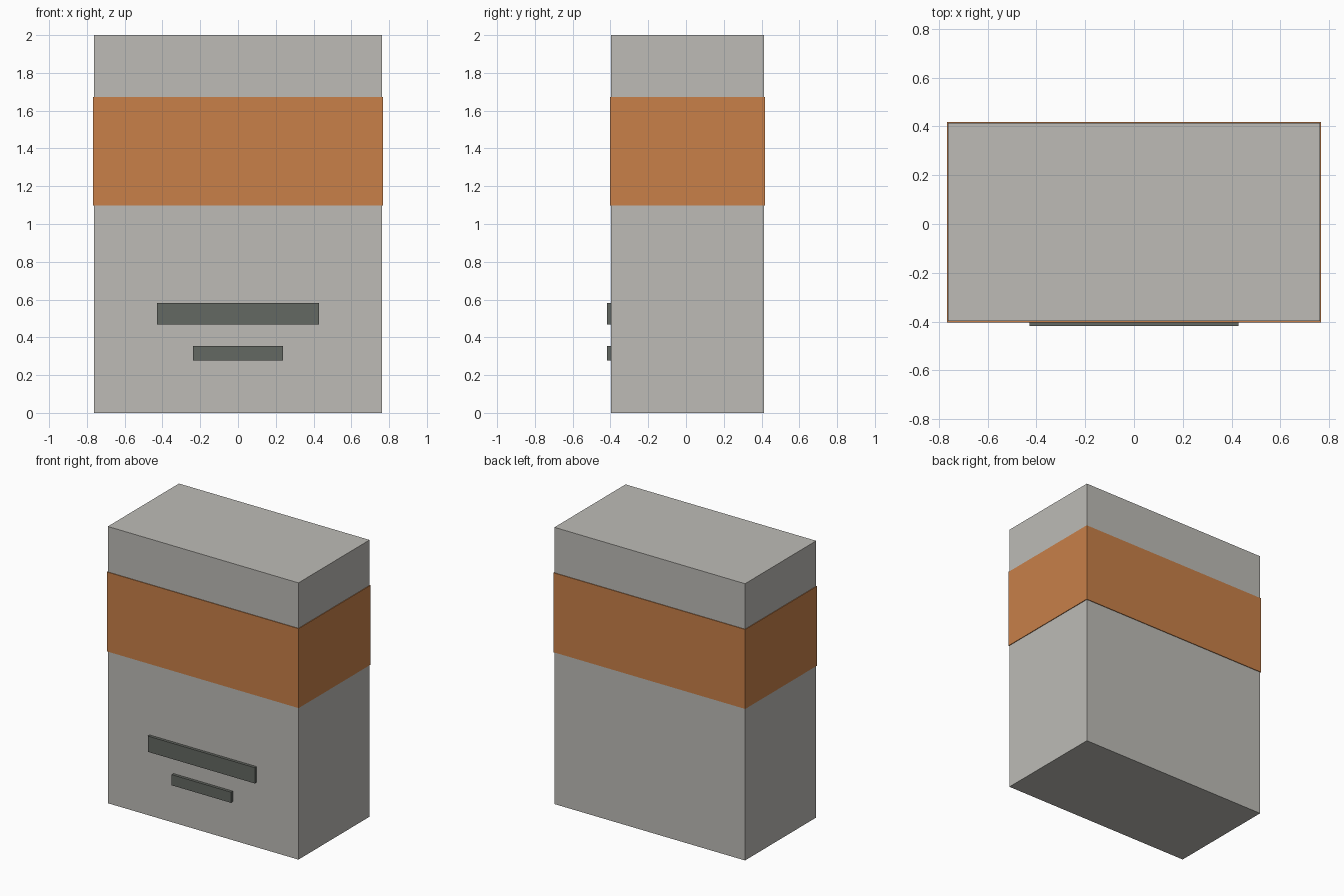
import bpy

if "Cube" in bpy.data.objects:
    bpy.data.objects.remove(bpy.data.objects["Cube"])


def material(name, rgb):
    m = bpy.data.materials.new(name)
    m.diffuse_color = (*rgb, 1.0)
    m.use_nodes = True
    m.node_tree.nodes["Principled BSDF"].inputs["Base Color"].default_value = m.diffuse_color
    return m


def box(name, x, y, z, mat):
    """Box spanning the given (min, max) ranges."""
    bpy.ops.mesh.primitive_cube_add(size=1)
    ob = bpy.context.object
    ob.name = name
    ob.location = [(a + b) / 2 for a, b in (x, y, z)]
    ob.scale = [b - a for a, b in (x, y, z)]
    bpy.ops.object.transform_apply(location=True, rotation=True, scale=True)
    ob.data.materials.append(mat)
    return ob


grey = material("light_grey", (0.51, 0.50, 0.47))
orange = material("orange", (0.578, 0.216, 0.066))
dark = material("dark_grey", (0.127, 0.138, 0.122))

# Cabinet body
box("cabinet_body", (-0.762, 0.762), (-0.398, 0.414), (0.0, 2.0), grey)

# Coloured band wrapping all four sides
box("band", (-0.767, 0.767), (-0.403, 0.419), (1.098, 1.672), orange)

# Front slots, wide one above narrow one
for name, half, z in (("upper_slot", 0.428, (0.469, 0.583)),
                      ("lower_slot", 0.237, (0.278, 0.355))):
    box(name, (-half, half), (-0.419, -0.39), z, dark)
